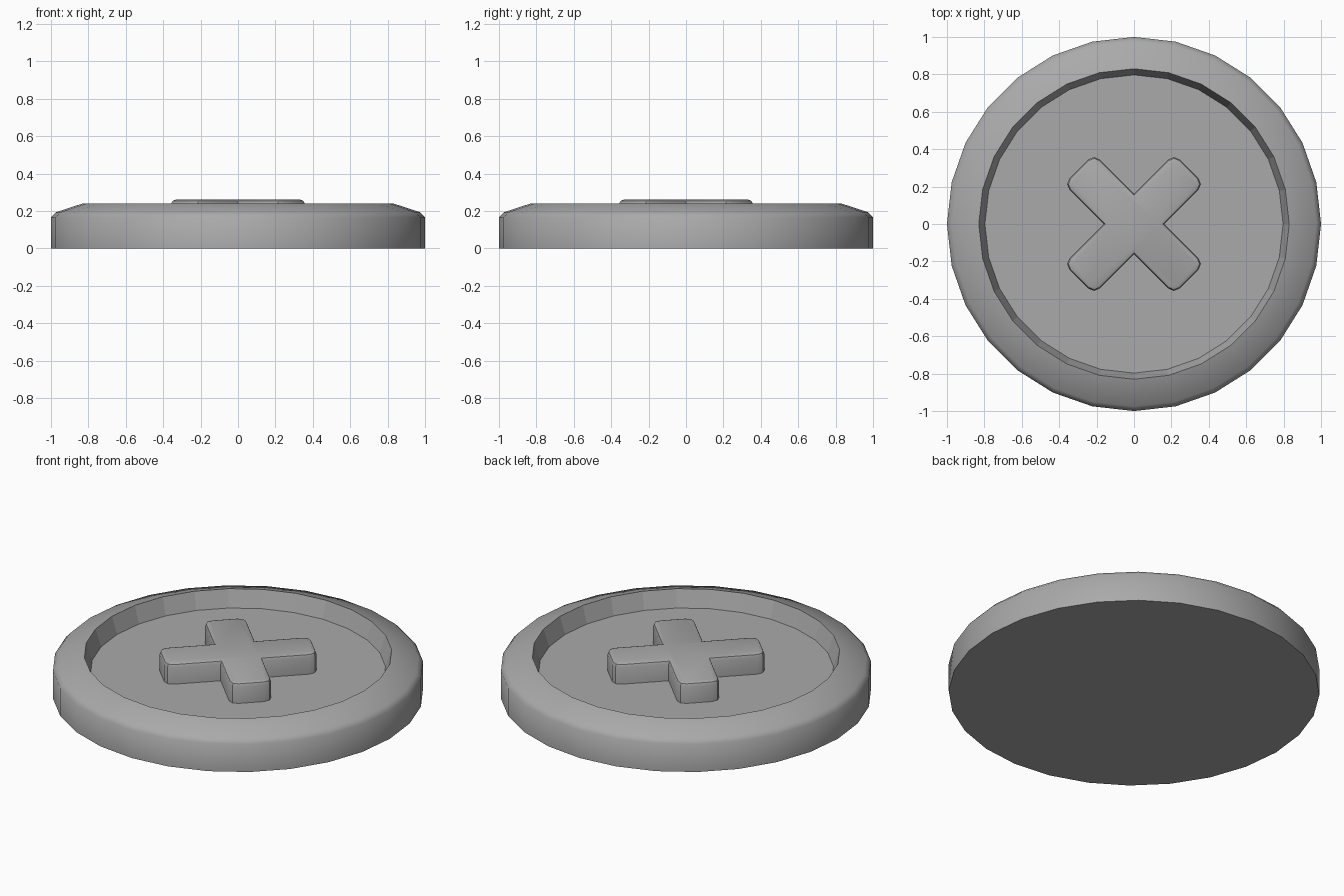
import bpy, bmesh, math

if "Cube" in bpy.data.objects:
    bpy.data.objects.remove(bpy.data.objects["Cube"])

grey = bpy.data.materials.new("button_grey")
grey.use_nodes = True
colour = (0.40, 0.40, 0.40, 1)
grey.diffuse_color = colour
grey.node_tree.nodes["Principled BSDF"].inputs["Base Color"].default_value = colour


def finish(bm, name, angle):
    """Turn a bmesh into a shaded, coloured object."""
    bmesh.ops.recalc_face_normals(bm, faces=bm.faces)
    mesh = bpy.data.meshes.new(name)
    bm.to_mesh(mesh)
    bm.free()
    mesh.materials.append(grey)
    obj = bpy.data.objects.new(name, mesh)
    bpy.context.collection.objects.link(obj)
    bpy.ops.object.select_all(action="DESELECT")
    obj.select_set(True)
    bpy.context.view_layer.objects.active = obj
    bpy.ops.object.shade_smooth_by_angle(angle=math.radians(angle))
    return obj


# Button body: lathed rim with a sunken floor
SIDES = 28
FLOOR = 0.14
profile = [(1, 0), (1, 0.165), (0.975, 0.192), (0.83, 0.24), (0.797, FLOOR)]
bm = bmesh.new()
rings = []
for r, z in profile:
    ring = []
    for i in range(SIDES):
        a = math.tau * i / SIDES
        ring.append(bm.verts.new((r * math.cos(a), r * math.sin(a), z)))
    rings.append(ring)
for low, high in zip(rings, rings[1:]):
    for i in range(SIDES):
        j = (i + 1) % SIDES
        bm.faces.new((low[i], low[j], high[j], high[i]))
bm.faces.new(rings[0])
bm.faces.new(rings[-1])
body = finish(bm, "button_body", 45)

# Inner wall stays faceted
for face in body.data.polygons:
    c = face.center
    if c.z > FLOOR and math.hypot(c.x, c.y) < 0.83 and abs(face.normal.z) < 0.6:
        face.use_smooth = False

# Cross stitch: outline built from one arm turned four times
HALF, REACH, TOP = 0.115, 0.417, 0.26
bm = bmesh.new()
outline = []
for k in range(4):
    a = math.radians(45 + 90 * k)
    for u, v in ((REACH, -HALF), (REACH, HALF), (HALF, HALF)):
        outline.append(bm.verts.new((u * math.cos(a) - v * math.sin(a),
                                     u * math.sin(a) + v * math.cos(a), FLOOR - 0.01)))
base = bm.faces.new(outline)
lifted = bmesh.ops.extrude_face_region(bm, geom=[base])["geom"]
for v in (g for g in lifted if isinstance(g, bmesh.types.BMVert)):
    v.co.z = TOP

# Round the arm tips, then soften the top edge
tips = [e for e in bm.edges
        if abs(e.verts[0].co.z - e.verts[1].co.z) > 0.05
        and e.verts[0].co.xy.length > 0.3]
bmesh.ops.bevel(bm, geom=tips, offset=0.045, segments=2, profile=0.5, affect="EDGES")
rim = [e for e in bm.edges if all(v.co.z > TOP - 0.001 for v in e.verts)]
bmesh.ops.bevel(bm, geom=rim, offset=0.022, segments=2, profile=0.5, affect="EDGES")
finish(bm, "cross_stitch", 40)
